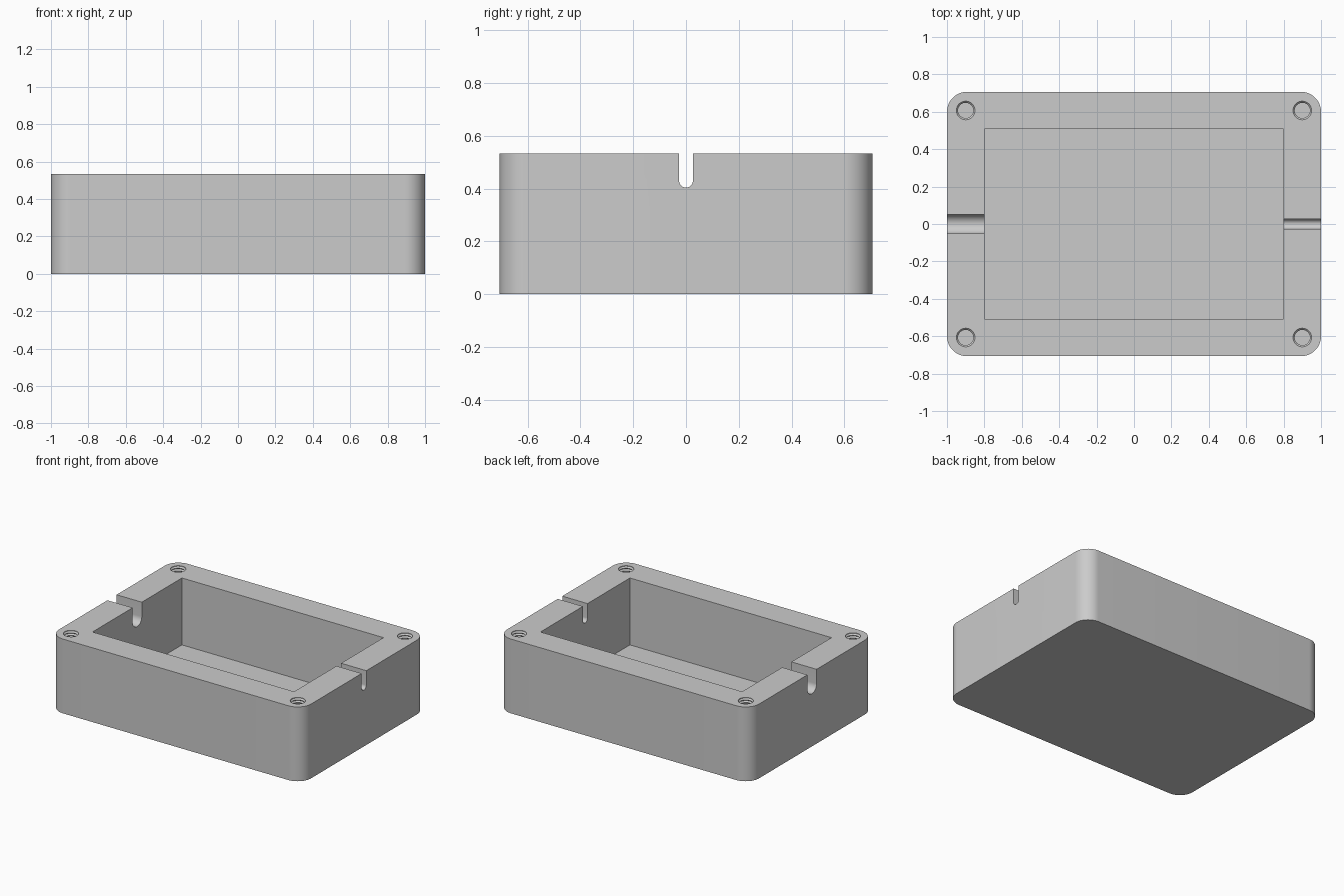
import bpy, bmesh
from math import sin, cos, pi

if "Cube" in bpy.data.objects:
    bpy.data.objects.remove(bpy.data.objects["Cube"])

LENGTH, WIDTH, HEIGHT = 2.0, 1.413, 0.533
FLOOR = 0.053
CORNER = 0.107
SLOT_Z = 0.43

grey = bpy.data.materials.new("plain grey")
grey.use_nodes = True
colour = (0.6, 0.6, 0.6, 1)
grey.diffuse_color = colour
grey.node_tree.nodes["Principled BSDF"].inputs["Base Color"].default_value = colour


def make_object(name, bm):
    bmesh.ops.recalc_face_normals(bm, faces=bm.faces)
    mesh = bpy.data.meshes.new(name)
    bm.to_mesh(mesh)
    bm.free()
    mesh.materials.append(grey)
    obj = bpy.data.objects.new(name, mesh)
    bpy.context.collection.objects.link(obj)
    return obj


def prism(name, outline, offset):
    """Extrude a closed outline of 3D points along an offset."""
    bm = bmesh.new()
    face = bm.faces.new([bm.verts.new(p) for p in outline])
    new = bmesh.ops.extrude_face_region(bm, geom=[face])["geom"]
    verts = [g for g in new if isinstance(g, bmesh.types.BMVert)]
    bmesh.ops.translate(bm, verts=verts, vec=offset)
    return make_object(name, bm)


def rounded_rectangle(length, width, radius, z, steps=16):
    points = []
    for quarter, (sx, sy) in enumerate([(1, 1), (-1, 1), (-1, -1), (1, -1)]):
        for i in range(steps + 1):
            a = (quarter + i / steps) * pi / 2
            points.append((sx * (length / 2 - radius) + radius * cos(a),
                           sy * (width / 2 - radius) + radius * sin(a), z))
    return points


def slot_cutter(name, x, radius):
    """U-shaped channel through an end wall, open at the top."""
    steps = 20
    outline = [(x, radius, HEIGHT + 0.1), (x, -radius, HEIGHT + 0.1)]
    for i in range(steps + 1):
        a = pi + pi * i / steps
        outline.append((x, radius * cos(a), SLOT_Z + radius * sin(a)))
    return prism(name, outline, (0.4, 0, 0))


def screw_cutter(name, x, y):
    """Ribbed bore: rings alternate between two radii."""
    sides, ribs, pitch = 32, 14, 0.019
    levels = [(0.05, HEIGHT + 0.03), (0.05, HEIGHT - 0.004)]
    for i in range(ribs):
        z = HEIGHT - 0.004 - i * pitch
        levels += [(0.041, z - pitch / 2), (0.05, z - pitch)]
    bm = bmesh.new()
    rings = [[bm.verts.new((x + r * cos(2 * pi * k / sides),
                            y + r * sin(2 * pi * k / sides), z))
              for k in range(sides)] for r, z in levels]
    for a, b in zip(rings, rings[1:]):
        for k in range(sides):
            n = (k + 1) % sides
            bm.faces.new((a[k], a[n], b[n], b[k]))
    bm.faces.new(rings[0])
    bm.faces.new(rings[-1])
    return make_object(name, bm)


# Outer block with rounded upright corners
body = prism("enclosure_body", rounded_rectangle(LENGTH, WIDTH, CORNER, 0), (0, 0, HEIGHT))

# Cavity, cable slots and corner screw holes
cavity = [(sx * 0.8, sy * 0.507, FLOOR) for sx, sy in [(-1, -1), (1, -1), (1, 1), (-1, 1)]]
cutters = [
    prism("cavity_cutter", cavity, (0, 0, HEIGHT)),
    slot_cutter("wide_slot_cutter", -1.1, 0.052),
    slot_cutter("narrow_slot_cutter", 0.7, 0.026),
]
cutters += [screw_cutter("screw_hole_cutter", sx * 0.9, sy * 0.607)
            for sx in (-1, 1) for sy in (-1, 1)]

bpy.ops.object.select_all(action="DESELECT")
bpy.context.view_layer.objects.active = body
body.select_set(True)
for cutter in cutters:
    cutter.hide_render = True
    cut = body.modifiers.new(cutter.name, "BOOLEAN")
    cut.operation = "DIFFERENCE"
    cut.solver = "EXACT"
    cut.object = cutter
    bpy.ops.object.modifier_apply(modifier=cut.name)
    bpy.data.objects.remove(cutter)

bpy.ops.object.shade_smooth_by_angle(angle=pi / 6)
